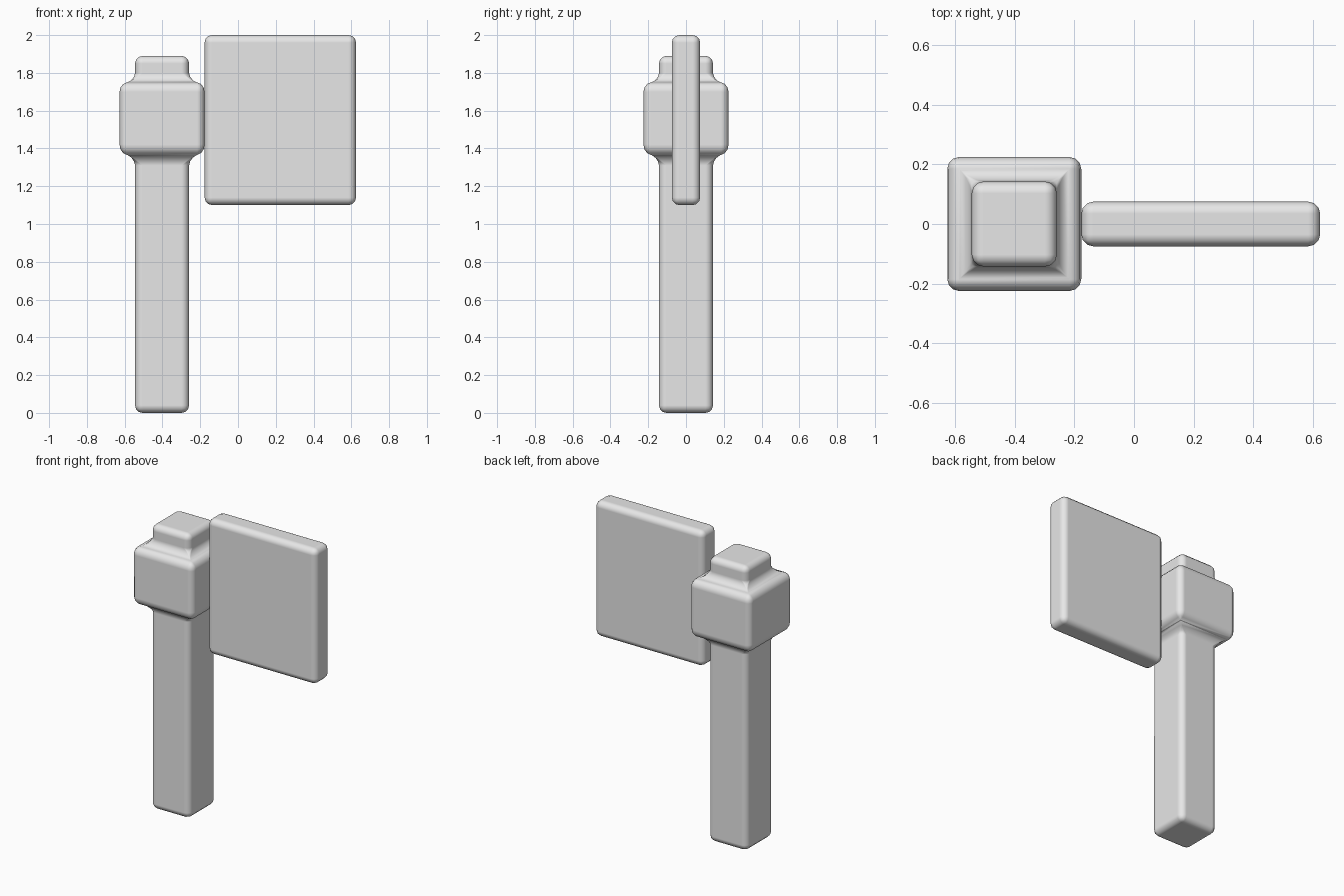
import bpy
import bmesh
from math import radians

cube = bpy.data.objects.get("Cube")
if cube:
    bpy.data.objects.remove(cube, do_unlink=True)

GREY = (0.8, 0.8, 0.8, 1)
grey = bpy.data.materials.new("plain grey")
grey.use_nodes = True
grey.diffuse_color = GREY
grey.node_tree.nodes["Principled BSDF"].inputs["Base Color"].default_value = GREY


def stack(name, center_x, levels, bevel):
    """Closed body of rectangular rings (half x, half y, z), with rounded edges."""
    bm = bmesh.new()
    rings = [[bm.verts.new((sx * hx, sy * hy, z))
              for sx, sy in ((-1, -1), (1, -1), (1, 1), (-1, 1))]
             for hx, hy, z in levels]
    for low, high in zip(rings, rings[1:]):
        for i in range(4):
            j = (i + 1) % 4
            bm.faces.new((low[i], low[j], high[j], high[i]))
    bm.faces.new(rings[0][::-1])
    bm.faces.new(rings[-1])
    mesh = bpy.data.meshes.new(name)
    bm.to_mesh(mesh)
    bm.free()
    mesh.materials.append(grey)
    obj = bpy.data.objects.new(name, mesh)
    obj.location.x = center_x
    bpy.context.collection.objects.link(obj)
    mod = obj.modifiers.new("rounded edges", 'BEVEL')
    mod.width = bevel
    mod.segments = 3
    mod.limit_method = 'ANGLE'
    mod.angle_limit = radians(30)
    mod.harden_normals = True
    for poly in mesh.polygons:
        poly.use_smooth = True
    return obj


# Square post with a wide collar and a narrow top
POST, COLLAR = 0.143, 0.225
profile = [(POST, 0), (POST, 1.35), (COLLAR, 1.38), (COLLAR, 1.74),
           (POST, 1.76), (POST, 1.89)]
stack("post_with_collar", -0.402, [(h, h, z) for h, z in profile], 0.04)

# Flat panel beside the collar
stack("side_panel", 0.224, [(0.401, 0.075, 1.1), (0.401, 0.075, 2.0)], 0.04)
